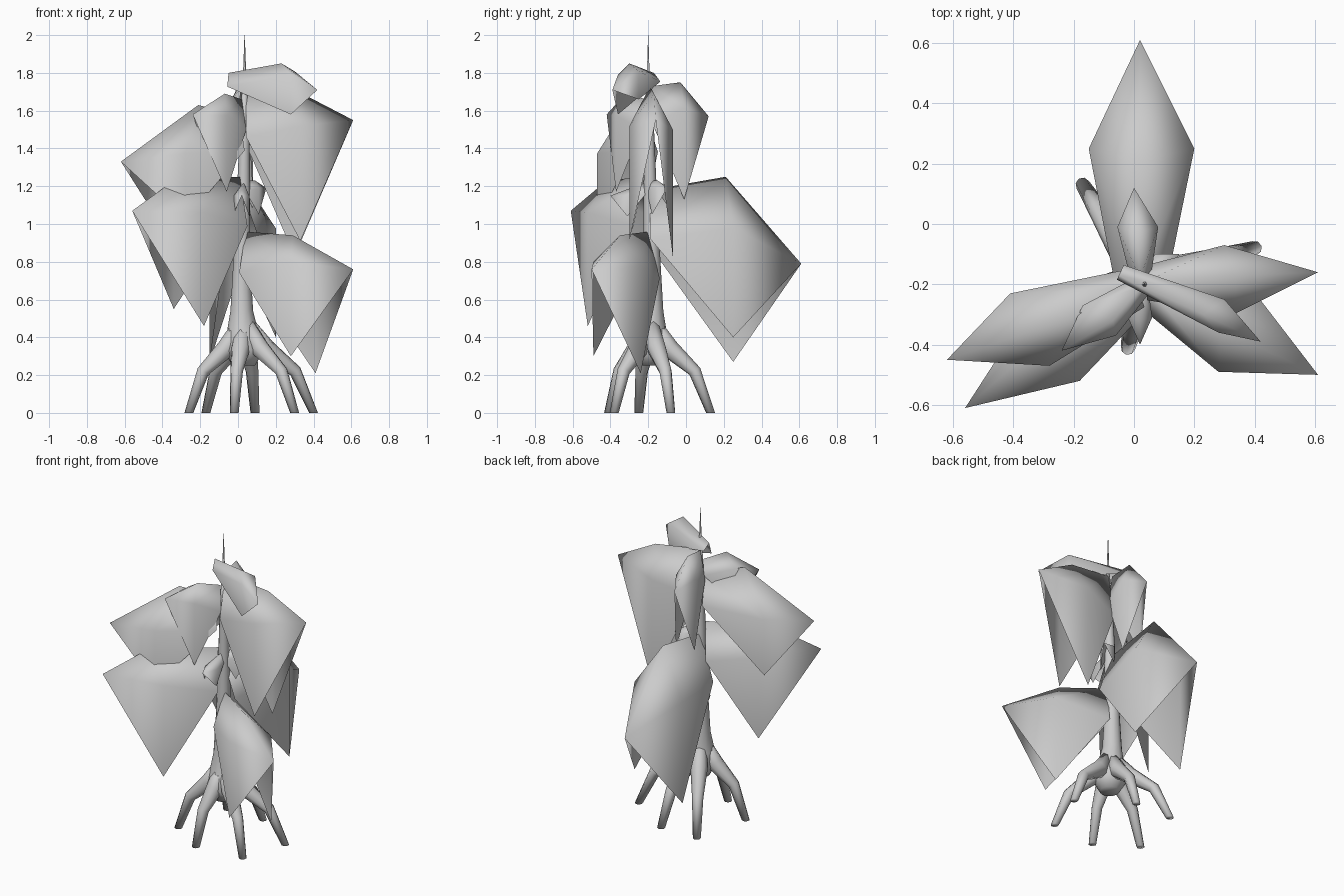
import bpy, bmesh, math
from mathutils import Vector

cube = bpy.data.objects.get("Cube")
if cube:
    bpy.data.objects.remove(cube, do_unlink=True)

GREY = (0.6, 0.6, 0.6, 1.0)
mat = bpy.data.materials.new("plain_grey")
mat.use_nodes = True
mat.diffuse_color = GREY
bsdf = next(n for n in mat.node_tree.nodes if n.type == 'BSDF_PRINCIPLED')
bsdf.inputs["Base Color"].default_value = GREY


def finish(name, bm):
    bmesh.ops.recalc_face_normals(bm, faces=bm.faces[:])
    for f in bm.faces:
        f.smooth = True
    me = bpy.data.meshes.new(name)
    bm.to_mesh(me)
    bm.free()
    me.materials.append(mat)
    ob = bpy.data.objects.new(name, me)
    bpy.context.scene.collection.objects.link(ob)
    return ob


def tube(name, path, radii, sides=8):
    """Round limb along a path, with a radius at each point and a level end."""
    bm = bmesh.new()
    pts = [Vector(p) for p in path]
    run = pts[-1] - pts[0]
    side = Vector((-run.y, run.x, 0))
    side = side.normalized() if side.length > 0.05 else Vector((1, 0, 0))
    rings = []
    for i, (p, r) in enumerate(zip(pts, radii)):
        if i == len(pts) - 1:
            d = Vector((0, 0, math.copysign(1, run.z)))
        else:
            d = (pts[i + 1] - pts[max(i - 1, 0)]).normalized()
        up = d.cross(side)
        rings.append([bm.verts.new(p + r * (math.cos(a) * side + math.sin(a) * up))
                      for a in (2 * math.pi * k / sides for k in range(sides))])
    for a, b in zip(rings, rings[1:]):
        for k in range(sides):
            j = (k + 1) % sides
            bm.faces.new((a[k], a[j], b[j], b[k]))
    bm.faces.new(rings[0])
    bm.faces.new(rings[-1][::-1])
    return finish(name, bm)


def leaf(name, base, mid, tip, corners, drop=0.22):
    """Folded leaf: a midrib with a flap hanging down on each side."""
    bm = bmesh.new()
    b, m, t = (Vector(p) for p in (base, mid, tip))
    axis = Vector((t.x - b.x, t.y - b.y, 0)).normalized()
    vb, vm, vt = (bm.verts.new(p) for p in (b, m, t))
    for sign, corner in zip((1, -1), corners):
        k = Vector(corner)
        out = Vector((k.x - b.x, k.y - b.y, 0))
        out -= axis * out.dot(axis)
        heel = b + 0.5 * out
        heel.z = b.z + 0.33 * (k.z - b.z)
        shoulder = Vector((k.x, k.y, m.z + drop * (k.z - m.z)))
        vh, vs, vk = (bm.verts.new(p) for p in (heel, shoulder, k))
        for f in ((vb, vm, vs), (vb, vs, vh), (vm, vt, vs), (vh, vs, vk), (vs, vt, vk)):
            bm.faces.new(f[::sign])
    return finish(name, bm)


# Stem with a flared foot, and the thin spike at its top
tube("stem",
     [(0.03, -0.19, 0.25), (0.03, -0.19, 0.33), (0.025, -0.185, 0.42), (0.02, -0.18, 0.54),
      (0.02, -0.18, 0.8), (0.03, -0.19, 1.2), (0.035, -0.195, 1.5), (0.035, -0.2, 1.74)],
     [0.06, 0.105, 0.085, 0.06, 0.045, 0.034, 0.026, 0.012], 12)
tube("top_spike", [(0.035, -0.2, 1.62), (0.035, -0.2, 1.75), (0.035, -0.2, 2.0)],
     [0.006, 0.01, 0.001], 6)

# Stilt roots: thick where they leave the stem, then thin down to the ground
feet = [(-0.26, -0.25), (-0.17, 0.13), (-0.02, -0.41), (0.09, 0.13), (0.30, -0.38), (0.40, -0.08)]
for i, (x, y) in enumerate(feet):
    def along(f, z):
        return (0.03 + f * (x - 0.03), -0.19 + f * (y + 0.19), z)
    tube(f"root_{i + 1}",
         [along(0.06, 0.47), along(0.32, 0.34), along(0.74, 0.22), along(1.0, 0.0)],
         [0.04, 0.052, 0.034, 0.024])

# Large lower leaves
leaf("lower_leaf_back", (0.02, -0.19, 1.18), (0.02, 0.21, 1.25), (0.02, 0.61, 0.79),
     [(0.20, 0.25, 0.40), (-0.15, 0.25, 0.27)], 0.32)
leaf("lower_leaf_right", (0.01, -0.22, 1.25), (-0.34, -0.42, 1.23), (-0.56, -0.61, 1.07),
     [(-0.34, -0.27, 0.55), (-0.18, -0.52, 0.46)])
leaf("lower_leaf_left", (0.04, -0.20, 0.96), (0.29, -0.35, 0.94), (0.61, -0.50, 0.76),
     [(0.28, -0.49, 0.30), (0.41, -0.24, 0.21)])

# Large upper leaves
leaf("upper_leaf_left", (0.04, -0.19, 1.73), (0.34, -0.17, 1.69), (0.61, -0.16, 1.55),
     [(0.33, -0.30, 0.91), (0.30, -0.07, 0.83)])
leaf("upper_leaf_right", (0.01, -0.21, 1.57), (-0.21, -0.31, 1.63), (-0.62, -0.45, 1.33),
     [(-0.41, -0.23, 1.0), (-0.28, -0.47, 1.02)], 0.42)

# Smaller crown leaves
leaf("crown_leaf_front_left", (-0.05, -0.17, 1.80), (0.23, -0.30, 1.85), (0.42, -0.39, 1.71),
     [(0.28, -0.36, 1.58), (0.30, -0.25, 1.66)])
leaf("crown_leaf_back", (0.02, -0.18, 1.73), (0.01, -0.03, 1.75), (0.0, 0.12, 1.57),
     [(0.08, -0.01, 1.13), (-0.055, -0.01, 1.15)])
leaf("crown_leaf_front_right", (0.02, -0.21, 1.66), (-0.07, -0.32, 1.69), (-0.24, -0.42, 1.58),
     [(-0.17, -0.27, 1.38), (-0.06, -0.37, 1.17)])

# Tiny leaves halfway up the stem
leaf("bud_leaf_front", (0.03, -0.21, 1.22), (0.02, -0.32, 1.18), (0.02, -0.40, 1.15),
     [(0.06, -0.31, 1.04), (-0.02, -0.31, 1.06)])
leaf("bud_leaf_back", (0.03, -0.19, 1.23), (0.09, -0.15, 1.23), (0.15, -0.10, 1.19),
     [(0.11, -0.18, 1.05), (0.07, -0.10, 1.08)])
